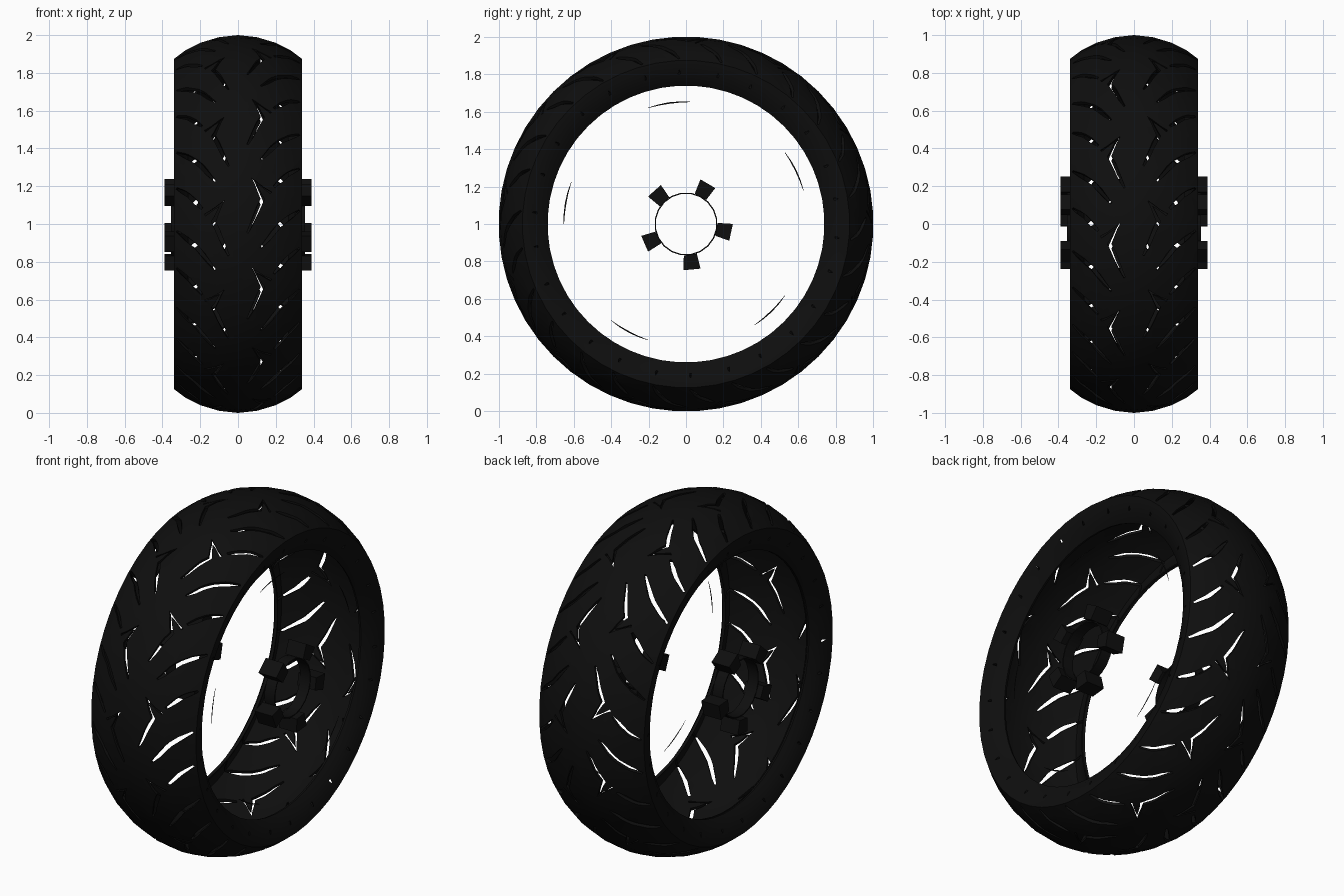
import bpy, bmesh, math
from mathutils import Vector

if "Cube" in bpy.data.objects:
    bpy.data.objects.remove(bpy.data.objects["Cube"])

black = bpy.data.materials.new("black rubber")
black.diffuse_color = (0.0045, 0.0045, 0.0045, 1)
black.use_nodes = True
black.node_tree.nodes["Principled BSDF"].inputs["Base Color"].default_value = black.diffuse_color


def make(name, verts, faces, smooth=False):
    me = bpy.data.meshes.new(name)
    me.from_pydata(verts, [], faces)
    bm = bmesh.new()
    bm.from_mesh(me)
    bmesh.ops.recalc_face_normals(bm, faces=bm.faces)
    bm.to_mesh(me)
    bm.free()
    me.materials.append(black)
    ob = bpy.data.objects.new(name, me)
    bpy.context.collection.objects.link(ob)
    return ob


def polar(x, ang, r):
    # point around the axle; 0 rad = +y, pi/2 = up
    return (x, r * math.cos(ang), 1 + r * math.sin(ang))


def revolve(name, loop, n):
    # closed (x, radius) loop spun around the x axle
    m = len(loop)
    v = [polar(x, 2 * math.pi * (i + 0.5) / n, r) for i in range(n) for x, r in loop]
    f = [(i * m + j, i * m + (j + 1) % m, (i + 1) % n * m + (j + 1) % m, (i + 1) % n * m + j)
         for i in range(n) for j in range(m)]
    return make(name, v, f)


def smooth(ob, deg=30):
    bpy.ops.object.select_all(action='DESELECT')
    ob.select_set(True)
    bpy.context.view_layer.objects.active = ob
    bpy.ops.object.shade_smooth_by_angle(angle=math.radians(deg))


def mirrored(half):
    return half + [(-x, r) for x, r in reversed(half) if x > 0]


# tyre shell: rounded tread, sidewalls leaning in to an open lip
outer = [(0.28, 0.74), (0.31, 0.78), (0.334, 0.84), (0.34, 0.875), (0.28, 0.92),
         (0.2, 0.961), (0.1, 0.991), (0, 1.002)]
inner = [(0.265, 0.745), (0.296, 0.787), (0.319, 0.842), (0.323, 0.868), (0.27, 0.907),
         (0.19, 0.947), (0.1, 0.976), (0, 0.987)]
tyre = revolve("tyre_shell", mirrored(outer) + mirrored(inner)[::-1], 52)

# groove outlines: (x, degrees up the front, half width)
shoulder_groove = [(0.325, 53, 0.005), (0.22, 48, 0.012), (0.12, 41, 0.004)]
zigzag_groove = [(0.175, 30.5, 0.006), (0.085, 34, 0.010), (0.13, 28.5, 0.010), (0.05, 18, 0.004)]
lower_groove = [(0.325, 40, 0.005), (0.26, 37, 0.011), (0.19, 32.5, 0.006)]

verts, faces = [], []


def add_groove(path, side, shift):
    # prism along a tapering path, passing radially through the tread
    pts = [Vector((p[0], math.radians(p[1]))) for p in path]
    base, n = len(verts), len(pts)
    for i, p in enumerate(pts):
        d1 = (p - pts[i - 1]).normalized() if i else (pts[1] - p).normalized()
        d2 = (pts[i + 1] - p).normalized() if i < n - 1 else d1
        n1, n2 = Vector((-d1.y, d1.x)), Vector((-d2.y, d2.x))
        nm = (n1 + n2).normalized()
        nm = nm / max(0.5, nm.dot(n1)) * path[i][2]
        for s, r in ((1, 0.8), (1, 1.08), (-1, 1.08), (-1, 0.8)):
            q = p + nm * s
            verts.append(polar(side * q.x, math.pi - q.y - shift, r))
    for i in range(n - 1):
        a = base + 4 * i
        for j in range(4):
            k = (j + 1) % 4
            faces.append((a + j, a + k, a + 4 + k, a + 4 + j))
    e = base + 4 * (n - 1)
    faces.extend([(base, base + 1, base + 2, base + 3), (e, e + 1, e + 2, e + 3)])


REPEATS = 13
for k in range(REPEATS):
    for side, offset in ((-1, 0), (1, math.radians(7))):
        for g in (shoulder_groove, zigzag_groove, lower_groove):
            add_groove(g, side, offset + 2 * math.pi * k / REPEATS)
cutter = make("groove_cutter", verts, faces)
cutter.hide_render = True

mod = tyre.modifiers.new("grooves", 'BOOLEAN')
mod.operation = 'DIFFERENCE'
mod.solver = 'EXACT'
mod.object = cutter
bpy.ops.object.select_all(action='DESELECT')
tyre.select_set(True)
bpy.context.view_layer.objects.active = tyre
bpy.ops.object.modifier_apply(modifier=mod.name)
bpy.data.objects.remove(cutter)
smooth(tyre)

# thin bead edge just inside the left lip
smooth(revolve("bead_edge", [(-0.268, 0.74), (-0.262, 0.74), (-0.262, 0.748), (-0.268, 0.748)], 52))

# hub collars and five lugs on each side
for side, label in ((-1, "left"), (1, "right")):
    smooth(revolve("hub_collar_" + label, [(side * 0.29, 0.162), (side * 0.355, 0.162),
                                           (side * 0.355, 0.169), (side * 0.29, 0.169)], 20))
    for k in range(5):
        a = math.radians(-10 + 72 * k)
        ca, sa = math.cos(a), math.sin(a)
        outline = [(0.165, -0.035), (0.243, -0.048), (0.247, 0.044), (0.165, 0.035)]
        v = [(side * x, r * ca - t * sa, 1 + r * sa + t * ca)
             for x in (0.275, 0.39) for r, t in outline]
        f = [(0, 1, 2, 3), (4, 5, 6, 7)] + [(j, (j + 1) % 4, 4 + (j + 1) % 4, 4 + j) for j in range(4)]
        make(f"hub_lug_{label}_{k + 1}", v, f)

# five slim curved slivers inside the opening
for k in range(5):
    v, f = [], []
    for i in range(5):
        a = math.radians(88 + 72 * k + 5 * i)
        h = 0.001 + 0.003 * math.sin(math.pi * i / 4)
        v += [polar(0.285, a, 0.653 - h), polar(0.285, a, 0.653 + h)]
    f = [(2 * i, 2 * i + 1, 2 * i + 3, 2 * i + 2) for i in range(4)]
    make(f"rim_sliver_{k + 1}", v, f)
